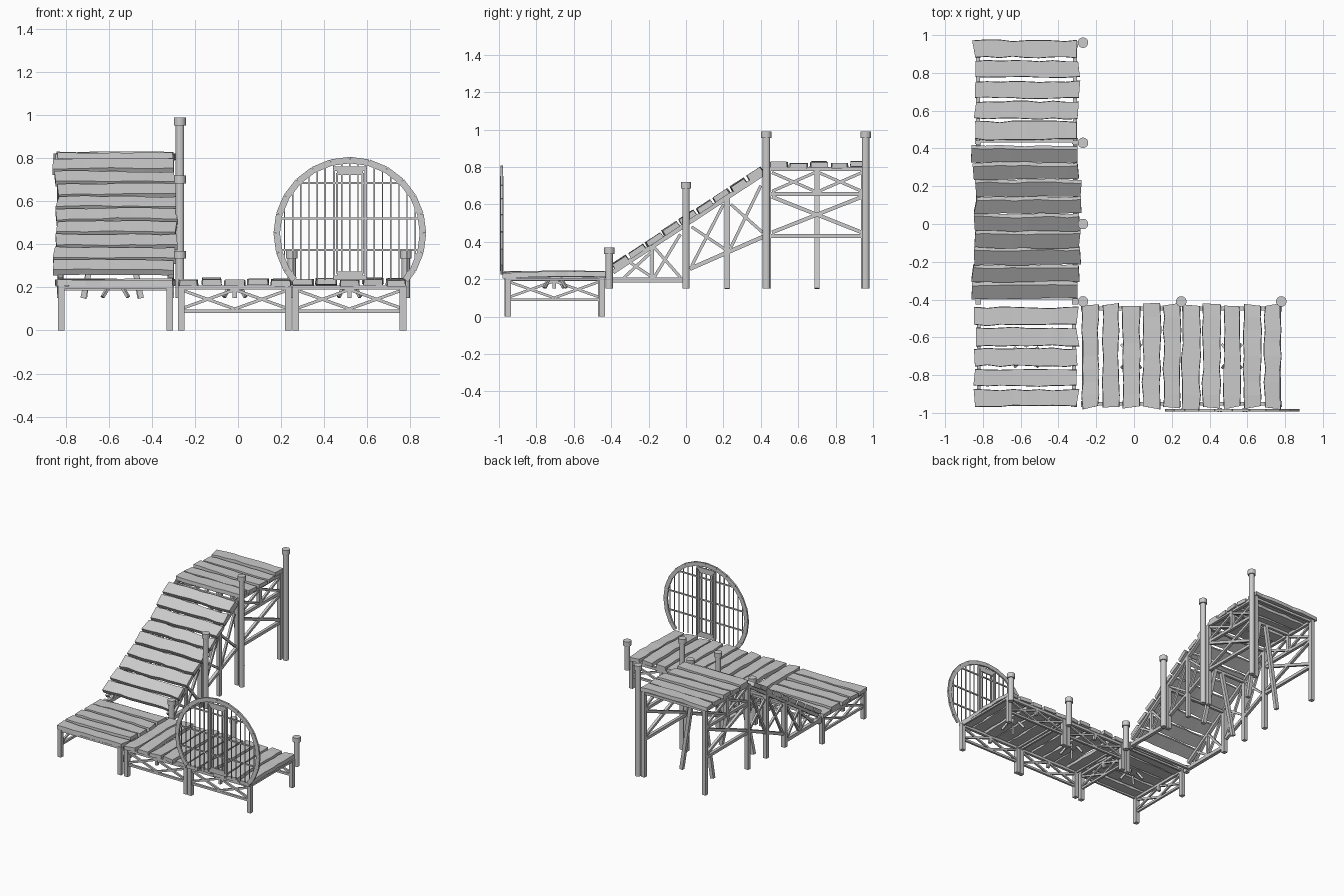
import bpy, bmesh, math, random
from mathutils import Vector as V, Matrix

if "Cube" in bpy.data.objects:
    bpy.data.objects.remove(bpy.data.objects["Cube"])
random.seed(4)
R = random.uniform


def finish(bm, name):
    bmesh.ops.recalc_face_normals(bm, faces=bm.faces)
    me = bpy.data.meshes.new(name)
    bm.to_mesh(me)
    bm.free()
    ob = bpy.data.objects.new(name, me)
    bpy.context.collection.objects.link(ob)
    return ob


def beam(bm, a, b, w=0.02, d=None):
    """Square timber running from a to b."""
    a, b = V(a), V(b)
    q = (b - a).to_track_quat('Z', 'Y').to_matrix().to_4x4()
    m = Matrix.Translation((a + b) / 2) @ q @ Matrix.Diagonal((w, d or w, (b - a).length, 1))
    bmesh.ops.create_cube(bm, size=1, matrix=m)


def plank(bm, c, along, across, length, width, thick=0.028):
    """Rough board: wavy edges, ragged ends, slight bow."""
    c, along, across = V(c), V(along), V(across)
    up = along.cross(across)
    if up.z < 0:
        up = -up
    n, bow, tilt = 9, R(-.004, .007), R(-.004, .004)
    rings = []
    for i in range(n):
        t = i / (n - 1) * 2 - 1
        lift = bow * (1 - t * t) + tilt * t + R(-.001, .001)
        ring = []
        for s, h in ((-1, -1), (1, -1), (1, 1), (-1, 1)):
            if h == -1:
                edge = s * width / 2 + R(-.005, .005)
                end = R(-.012, .008) if i in (0, n - 1) else 0
                ring.append((s, edge, end))
            else:
                ring.append((s, ring[1 if s == 1 else 0][1] - s * .002, ring[1 if s == 1 else 0][2]))
        rings.append([bm.verts.new(c + along * (t * (length / 2 + e)) + across * w
                                   + up * (lift + (thick / 2 if k > 1 else -thick / 2)))
                      for k, (s, w, e) in enumerate(ring)])
    for r0, r1 in zip(rings, rings[1:]):
        for k in range(4):
            bm.faces.new((r0[k], r0[(k + 1) % 4], r1[(k + 1) % 4], r1[k]))
    bm.faces.new(rings[0])
    bm.faces.new(rings[-1][::-1])


X, Y = V((1, 0, 0)), V((0, 1, 0))

# low deck modules: braced on the two sides parallel to axis "u"
def low_module(name, cx, cy, u, v):
    bm = bmesh.new()
    P = lambda a, b, z: V((cx, cy, z)) + u * a + v * b
    h = .252
    for s in (-1, 1):
        b = s * h
        for e in (-h + .003, h - .003):
            beam(bm, P(e, b, 0), P(e, b, .21), .031)
        beam(bm, P(-h, b, .2), P(h, b, .2), .02)
        beam(bm, P(-h, b, .09), P(h, b, .09), .016)
        for q in (-1, 1):
            beam(bm, P(0, b, .19), P(q * h, b, .1), .014)
            beam(bm, P(0, b, .1), P(q * h, b, .19), .014)
        beam(bm, P(0, b, .15), P(0, b, .2), .02)
        beam(bm, P(s * h, -h, .2), P(s * h, h, .2), .014)
    # small splayed struts under the middle
    for q in (-1, 1):
        for s in (-1, 1):
            beam(bm, P(q * .025, s * .03, .205), P(q * .05, s * .06, .155), .014)
    finish(bm, name + "_frame")
    bm = bmesh.new()
    for i in range(5):
        k = (i - 2) * .108
        plank(bm, P(k, 0, .222 + (.004 if i % 2 else 0)), v, u, .55, R(.086, .096))
    finish(bm, name + "_planks")


low_module("corner_deck", -.57, -.705, Y, X)
low_module("middle_deck", -.015, -.7, X, Y)
low_module("end_deck", .518, -.7, X, Y)

# raised deck and ramp planks
bm = bmesh.new()
for i in range(5):
    plank(bm, (-.567 + R(-.006, .006), .495 + i * .108, .806 + (.007 if i % 2 == 0 else 0)),
          X, Y, .555, R(.086, .096))
finish(bm, "raised_deck_planks")
bm = bmesh.new()
slope = V((0, .81, .53)).normalized()
for i in range(9):
    t = (i + .5) / 9
    plank(bm, (-.57 + R(-.01, .01), -.395 + t * .81, .263 + t * .53), X, slope, .56, R(.086, .096), .03)
finish(bm, "ramp_planks")

# side trusses of ramp and raised deck, as (y, z) segments with width
top = lambda y: .235 + (y + .395) * .654
truss = [
    # ramp stringer, lower part
    (-.39, top(-.39), .43, top(.43), .024), (-.42, .195, 0, .195, .026),
    (-.18, .2, -.18, top(-.18), .02), (-.34, .2, -.18, .35, .016),
    (-.30, .29, -.18, .21, .016), (-.17, .21, -.03, .44, .016), (-.17, .37, -.03, .21, .016),
    # ramp, steep part
    (.02, .255, .42, .43, .022), (.22, .15, .22, top(.22), .028),
    (.03, .27, .2, .6, .016), (.03, .48, .21, .36, .016),
    (.24, .37, .4, .7, .016), (.24, .6, .41, .45, .016),
    # raised deck
    (.44, .79, .95, .79, .022), (.44, .655, .95, .655, .022), (.44, .43, .95, .43, .022),
    (.7, .655, .7, .79, .026), (.46, .64, .94, .45, .02), (.46, .45, .94, .64, .02),
    (.46, .77, .69, .67, .016), (.46, .67, .69, .77, .016),
    (.71, .77, .94, .67, .016), (.71, .67, .94, .77, .016),
    # legs
    (-.41, .17, -.41, .22, .03), (0, .15, 0, top(0), .031), (.44, .15, .44, .79, .031),
    (.95, .15, .95, .8, .031)]
bm = bmesh.new()
for x in (-.825, -.312):
    for y0, z0, y1, z1, w in truss:
        beam(bm, (x, y0, z0), (x, y1, z1), w)
finish(bm, "ramp_side_trusses")

# cross beams and splayed centre legs
bm = bmesh.new()
for y, z in ((-.39, .195), (0, top(0) - .02), (.44, .775), (.95, .785)):
    beam(bm, (-.825, y, z), (-.312, y, z), .018)
for y, z, foot in ((.22, .62, .135), (.7, .79, .13)):
    beam(bm, (-.825, y, z), (-.312, y, z), .02)
    for s in (-1, 1):
        beam(bm, (-.585 + s * foot, y, .15), (-.585 + s * .03, y, z), .026)
finish(bm, "centre_supports")

# round capped posts
bm = bmesh.new()
for x, y, z in ((-.27, -.41, .37), (.25, -.41, .37), (.78, -.41, .37),
                (-.27, 0, .72), (-.27, .43, .99), (-.27, .96, .99)):
    for r, z0, z1 in ((.02, .15, z - .03), (.028, z - .036, z)):
        bmesh.ops.create_cone(bm, cap_ends=True, segments=14, radius1=r, radius2=r, depth=z1 - z0,
                              matrix=Matrix.Translation((x, y, (z0 + z1) / 2)))
finish(bm, "capped_posts")

# round lattice gate, cut flat at the deck
gx, gz, gr, gy, base = .52, .452, .34, -.985, .235
bm = bmesh.new()
N = 24
pts = [V((gx + gr * math.cos(2 * math.pi * i / N), gy, gz + gr * math.sin(2 * math.pi * i / N)))
       for i in range(N)]
for i in range(N):
    a, b = pts[i], pts[(i + 1) % N]
    if max(a.z, b.z) < base:
        continue
    if a.z < base or b.z < base:
        lo, hi = (a, b) if a.z < b.z else (b, a)
        a, b = hi.lerp(lo, (hi.z - base) / (hi.z - lo.z)), hi
    beam(bm, a, b, .013, .03)
finish(bm, "gate_ring")
bm = bmesh.new()
for i in range(-8, 9):
    x = i * .038
    h = math.sqrt(gr * gr - x * x)
    beam(bm, (gx + x, gy, max(base, gz - h)), (gx + x, gy, gz + h), .006)
for z in (.685, .52, .375):
    h = math.sqrt(gr * gr - (z - gz) ** 2)
    beam(bm, (gx - h, gy, z), (gx + h, gy, z), .009)
finish(bm, "gate_bars")
bm = bmesh.new()
for w, z0, z1 in ((.074, .245, .752), (.06, .265, .733)):
    for s in (-1, 1):
        beam(bm, (gx + s * w, gy, z0), (gx + s * w, gy, z1), .01, .02)
    for z in (z0, z1):
        beam(bm, (gx - w, gy, z), (gx + w, gy, z), .01, .02)
finish(bm, "gate_door_frame")
